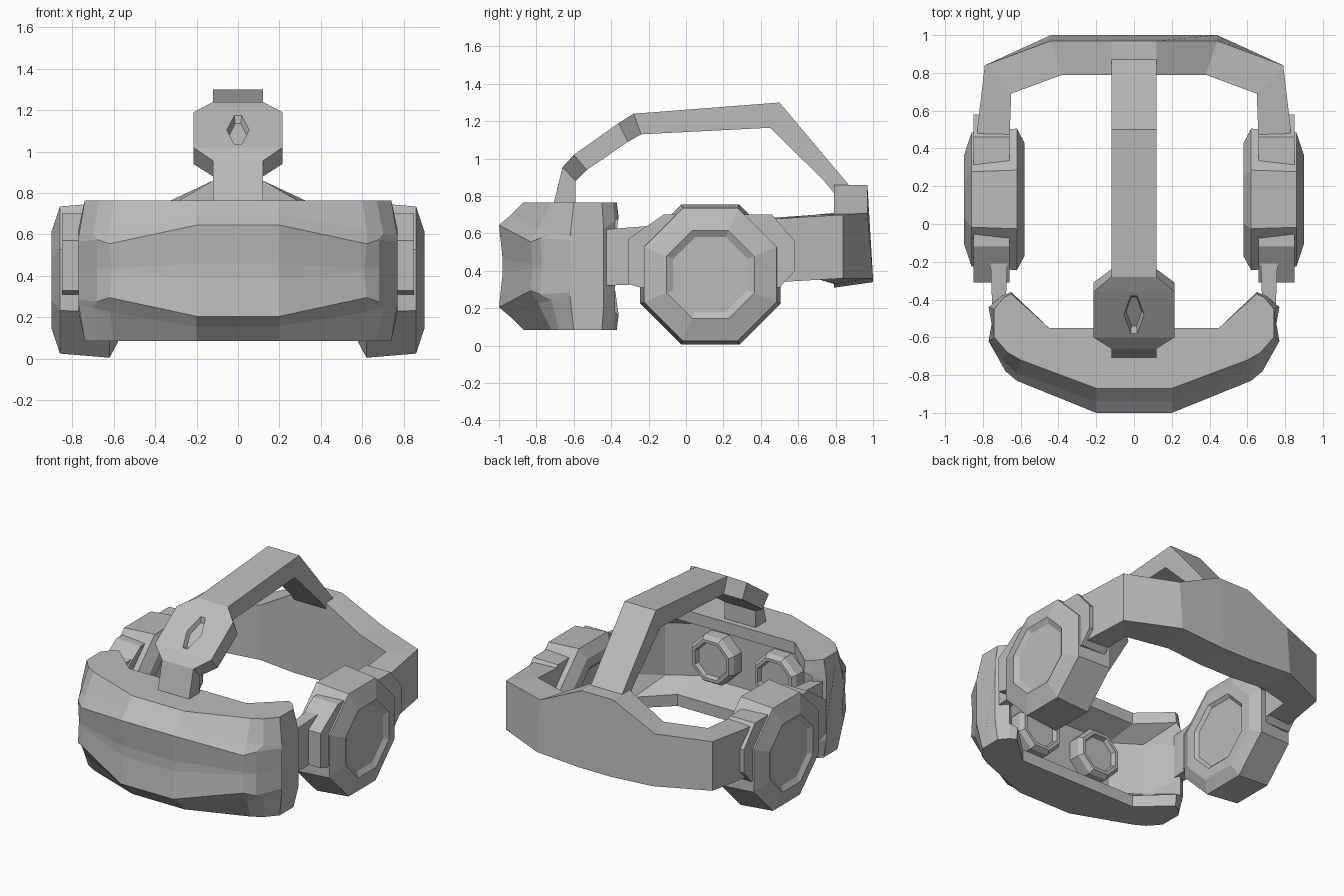
import bpy, bmesh, math
from mathutils import Matrix, Vector

cube = bpy.data.objects.get("Cube")
if cube:
    bpy.data.objects.remove(cube, do_unlink=True)

grey = bpy.data.materials.new("plain_grey")
grey.use_nodes = True
grey.diffuse_color = (0.5, 0.5, 0.5, 1)
grey.node_tree.nodes["Principled BSDF"].inputs["Base Color"].default_value = grey.diffuse_color


def loft(name, rings):
    """Join equal-sized rings of points into one closed flat-shaded part."""
    bm = bmesh.new()
    loops = [[bm.verts.new(point) for point in ring] for ring in rings]
    count = len(loops[0])
    for first, second in zip(loops, loops[1:]):
        for i in range(count):
            j = (i + 1) % count
            bm.faces.new((first[i], first[j], second[j], second[i]))
    bm.faces.new(loops[0])
    bm.faces.new(loops[-1])
    bmesh.ops.recalc_face_normals(bm, faces=bm.faces)
    mesh = bpy.data.meshes.new(name)
    bm.to_mesh(mesh)
    bm.free()
    mesh.materials.append(grey)
    part = bpy.data.objects.new(name, mesh)
    bpy.context.collection.objects.link(part)
    return part


def flip(ring):
    return [(-x, y, z) for x, y, z in ring]


def mirrored_loft(name, half):
    """Loft across the middle from one half, listed from centre to side."""
    return loft(name, [flip(ring) for ring in reversed(half)] + half)


def pair(name, rings):
    loft("left_" + name, rings)
    loft("right_" + name, [flip(ring) for ring in rings])


def octagon(apothem, place):
    """Flat-topped octagon; place turns two in-plane offsets into a point."""
    radius = apothem / math.cos(math.pi / 8)
    angles = [math.pi * (k + 0.5) / 4 for k in range(8)]
    return [place(radius * math.cos(a), radius * math.sin(a)) for a in angles]


# Visor shell: each section runs groove, front, bevel, top, rim, lip, cavity
MID = 0.425


def visor_section(points):
    upper = [(x, y, MID + h) for x, y, h in points]
    lower = [(x, y, MID - h) for x, y, h in reversed(points)]
    return upper + lower


visor = [
    [(.2, -.98, .035), (.2, -1, .22), (.2, -.94, .27), (.2, -.87, .34),
     (.45, -.55, .34), (.45, -.55, .26), (.4, -.72, .18)],
    [(.61, -.82, .01), (.62, -.83, .13), (.62, -.79, .2), (.6, -.72, .34),
     (.65, -.37, .34), (.65, -.36, .26), (.58, -.6, .18)],
    [(.68, -.77, .01), (.68, -.78, .15), (.7, -.72, .18), (.67, -.68, .34),
     (.69, -.39, .34), (.7, -.38, .24), (.7, -.38, .12)],
    [(.77, -.62, .01), (.77, -.62, .14), (.77, -.62, .16), (.74, -.6, .34),
     (.74, -.45, .34), (.77, -.44, .2), (.77, -.44, .1)],
]
mirrored_loft("visor_shell", [visor_section(points) for points in visor])

# Eye lenses with a recessed centre
lens = [(-.75, .16), (-.64, .16), (-.61, .14), (-.61, .12), (-.64, .11)]
pair("lens", [octagon(r, lambda u, v: (.24 + u, y, MID + v)) for y, r in lens])

# Ear cups, dished on both faces
cup = [(.6, .21), (.58, .23), (.58, .3), (.62, .375), (.86, .355),
       (.9, .235), (.88, .2)]
pair("ear_cup", [octagon(r, lambda u, v: (x, .13 + u, .38 + v)) for x, r in cup])

# Mounts that hold the cups
mount = [(-.31, .33), (-.31, .57), (-.12, .7), (.46, .7), (.58, .56),
         (.58, .4), (.5, .31), (-.24, .31)]
pair("cup_mount", [[(x, y, z) for y, z in mount] for x in (.66, .85)])


# Front arms between the visor and the cup mounts
def arm_section(y, inner, outer, low, high):
    return [(inner, y, low), (outer, y, low), (outer, y, high), (inner, y, high)]


pair("front_arm", [arm_section(-.45, .68, .75, .32, .62),
                   arm_section(-.2, .67, .76, .33, .64)])


# Rear band: padded plate at the back running into the side arms
def band_section(outer, inner, low, high, lean=0):
    (ox, oy), (ix, iy) = outer, inner
    return [(ox, oy - lean, high), (ox, oy, low + lean),
            (ix, iy, low), (ix, iy, high)]


mirrored_loft("rear_band", [
    band_section((.12, 1), (.12, .79), .31, .86, .03),
    band_section((.44, 1), (.38, .79), .33, .71, .03),
    band_section((.79, .84), (.65, .69), .36, .7),
    band_section((.83, .5), (.66, .42), .34, .68),
    band_section((.8, .3), (.68, .3), .34, .66),
])


# Top strap: outer and inner path with a wider pad above the visor
def strap_section(outer, inner, half):
    return [(-half, *outer), (half, *outer), (half, *inner), (-half, *inner)]


THIN, WIDE = .12, .215
strap = loft("top_strap", [
    strap_section((.93, .8), (.82, .78), THIN),
    strap_section((.87, .86), (.74, .88), THIN),
    strap_section((.5, 1.3), (.45, 1.165), THIN),
    strap_section((-.28, 1.24), (-.24, 1.13), THIN),
    strap_section((-.36, 1.19), (-.31, 1.09), WIDE),
    strap_section((-.6, 1.02), (-.53, .94), WIDE),
    strap_section((-.66, .955), (-.59, .88), THIN),
    strap_section((-.71, .75), (-.59, .75), THIN),
])

# Pointed slot cut into the strap pad
along = Vector((0, .24, .17)).normalized()
normal = Vector((0, -along.z, along.y))
centre = Vector((0, -.48, 1.105))
slot = [(-.018, .125), (.018, .125), (.055, 0), (.018, -.125), (-.018, -.125), (-.055, 0)]
cutter = loft("slot_cutter", [
    [Vector((u * size, 0, 0)) + centre + along * v * size + normal * depth
     for u, v in slot] for depth, size in ((-.03, .75), (.01, 1.05))])
cut = strap.modifiers.new("slot", "BOOLEAN")
cut.operation = "DIFFERENCE"
cut.solver = "EXACT"
cut.object = cutter
bpy.context.view_layer.objects.active = strap
bpy.ops.object.modifier_apply(modifier=cut.name)
bpy.data.objects.remove(cutter, do_unlink=True)
